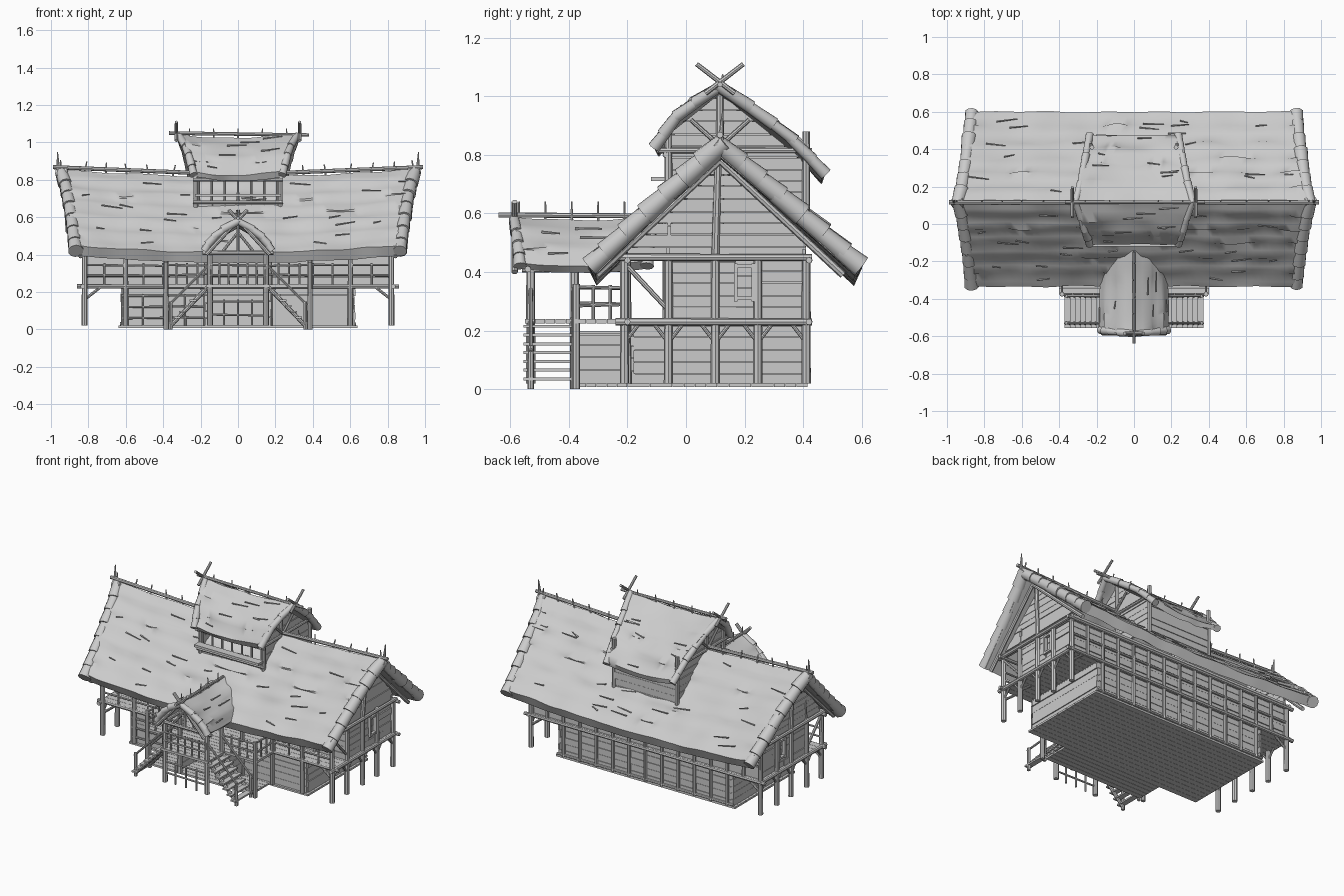
import bpy, bmesh, math, random
from mathutils import Vector, Matrix, noise

if "Cube" in bpy.data.objects:
    bpy.data.objects.remove(bpy.data.objects["Cube"])
random.seed(4)
rnd = random.uniform

grey = bpy.data.materials.new("weathered_grey")
grey.use_nodes = True
grey.diffuse_color = (0.6, 0.6, 0.6, 1)
grey.node_tree.nodes["Principled BSDF"].inputs["Base Color"].default_value = (0.6, 0.6, 0.6, 1)

RIDGE, END, FRONT, WALL, BACK = 0.116, 0.82, -0.2, -0.06, 0.41
FLOOR, PLATE = 0.24, 0.45
SIDES = (-1, 1)


class Part:
    """Collects logs and boards into one named object."""
    def __init__(self, name):
        self.name, self.bm = name, bmesh.new()

    def log(self, a, b, r, taper=0.9, n=8):
        a, b = Vector(a), Vector(b)
        d = b - a
        m = Matrix.Translation((a + b) / 2) @ d.to_track_quat('Z', 'Y').to_matrix().to_4x4()
        bmesh.ops.create_cone(self.bm, cap_ends=True, segments=n, radius1=r,
                              radius2=r * taper, depth=d.length, matrix=m)

    def box(self, lo, hi):
        lo, hi = Vector(lo), Vector(hi)
        m = Matrix.Translation((lo + hi) / 2) @ Matrix.Diagonal((*(hi - lo), 1))
        return bmesh.ops.create_cube(self.bm, size=1, matrix=m)["verts"]

    def done(self, angle=40):
        me = bpy.data.meshes.new(self.name)
        bmesh.ops.recalc_face_normals(self.bm, faces=self.bm.faces)
        self.bm.to_mesh(me)
        self.bm.free()
        ob = bpy.data.objects.new(self.name, me)
        bpy.context.collection.objects.link(ob)
        me.materials.append(grey)
        bpy.ops.object.select_all(action='DESELECT')
        ob.select_set(True)
        bpy.context.view_layer.objects.active = ob
        bpy.ops.object.shade_smooth_by_angle(angle=math.radians(angle))


def along_profile(prof, t):
    f = t * (len(prof) - 1)
    i = min(int(f), len(prof) - 2)
    return Vector(prof[i]).lerp(Vector(prof[i + 1]), f - i)


def thatch(name, prof, half, flare, sag, thick, courses, place, roll, cols=48):
    """One roof slope: soft wavy courses with rolled bundles on the verges."""
    p = Part(name)

    def point(t, u, lift):
        c = along_profile(prof, t)
        d = along_profile(prof, min(1, t + 0.05)) - along_profile(prof, max(0, t - 0.05))
        n = Vector((-d.y, d.x)).normalized() * lift
        w = half + (flare - half) * t ** 0.7
        return place(u * w, c.x + n.x, c.y + n.y + sag * (u * u - 0.6))

    rings = []
    for i in range(cols + 1):
        u = 2 * i / cols - 1
        ring = []
        for c in range(courses):
            for k in (0.05, 0.5, 0.85):
                wave = 0.4 * noise.noise(Vector((u * half * 6, c * 3.3, half))) * (k > 0.8)
                if c == courses - 1:
                    wave *= 0.2
                t = min(1, (c + k + wave) / courses)
                bump = 0.012 * noise.noise(Vector((u * half * 5, t * 6, half * 5)))
                ring.append(point(t, u, bump + (k - 0.5) * 0.2 * thick))
        for k in range(5):
            rag = 0.012 * noise.noise(Vector((u * half * 8, half, k < 1)))
            ring.append(point(1 - k / 4, u, -thick + rag))
        rings.append([p.bm.verts.new(v) for v in ring])
    n = len(rings[0])
    for a, b in zip(rings, rings[1:]):
        for k in range(n):
            p.bm.faces.new((a[k], a[(k + 1) % n], b[(k + 1) % n], b[k]))
    p.bm.faces.new(rings[0])
    p.bm.faces.new(rings[-1])
    # rolled verge bundles
    for s in SIDES:
        for c in range(courses + 1):
            t0, t1 = c / (courses + 1), min(1, (c + 1.25) / (courses + 1))
            p.log(point(t0, s * 0.985, -roll * 0.75), point(t1, s * 0.985, -roll * 0.6),
                  roll * rnd(0.85, 1), 1.2, 10)
    p.done(50)

    # loose sticks lying on the thatch
    q = Part(name + "_sticks")
    for _ in range(int(22 * half)):
        t, u, e = rnd(0.1, 0.9), rnd(-0.9, 0.9), rnd(0.02, 0.06) / half
        q.log(point(t, u - e, 0.009), point(t + rnd(-0.03, 0.03), u + e, 0.009), 0.005, 0.6, 5)
    q.done()


def across(s):
    return lambda a, o, z: Vector((a, RIDGE + s * o, z))


# Main, upper and porch roofs
main_front = [(0, 0.85), (0.22, 0.648), (0.46, 0.42)]
main_back = [(0, 0.85), (0.24, 0.645), (0.495, 0.42)]
thatch("main_roof_front", main_front, 0.96, 0.88, 0.04, 0.055, 6, across(-1), 0.035)
thatch("main_roof_back", main_back, 0.96, 0.88, 0.04, 0.055, 6, across(1), 0.035)
thatch("upper_roof_front", [(0, 1.042), (0.15, 0.945), (0.235, 0.825)], 0.32, 0.24, 0.02,
       0.03, 3, across(-1), 0.02, 24)
thatch("upper_roof_back", [(0, 1.042), (0.15, 0.94), (0.27, 0.845), (0.37, 0.735)], 0.32, 0.24,
       0.02, 0.03, 4, across(1), 0.02, 24)
for s in SIDES:
    thatch("porch_roof_left" if s > 0 else "porch_roof_right",
           [(0, 0.59), (0.095, 0.535), (0.16, 0.48), (0.19, 0.42)], 0.24, 0.22, 0.015, 0.03, 3,
           lambda a, o, z: Vector((s * o, -0.35 + a, z)), 0.02, 20)

# Ridge poles, pins and crossed gable rafters
r = Part("ridge_poles")
for s in SIDES:
    r.log((s * 0.99, RIDGE, 0.868), (0, RIDGE, 0.828), 0.011, 1)
r.log((-0.37, RIDGE, 1.05), (0.38, RIDGE, 1.04), 0.01)
r.log((0, -0.64, 0.595), (0, -0.15, 0.592), 0.009)
for i in range(-8, 9):
    z = 0.825 + 0.03 * (i / 8) ** 2
    r.log((i * 0.118, RIDGE, z - 0.03), (i * 0.118 + rnd(-0.02, 0.02), RIDGE + 0.01, z + 0.05), 0.007, 0.5, 6)
for i in range(-2, 3):
    r.log((i * 0.13, RIDGE, 1.01), (i * 0.13, RIDGE + 0.01, 1.075), 0.006, 0.5, 6)
    r.log((0, -0.39 + i * 0.09, 0.56), (rnd(-0.01, 0.01), -0.39 + i * 0.09, 0.64), 0.006, 0.5, 6)
for s in SIDES:
    for d in SIDES:
        r.log((s * 0.33, RIDGE + d * 0.05, 1.01), (s * 0.33, RIDGE - d * 0.08, 1.11), 0.009)
        r.log((d * 0.17, -0.585, 0.4), (-d * 0.05, -0.585, 0.64), 0.011)
    r.log((s * 0.96, RIDGE, 0.83), (s * 0.965, RIDGE + 0.01, 0.95), 0.013, 0.2)
r.done()


def boards(p, axis, at, lo, hi, z0, z1, apex=None, slope=1.0, step=0.04):
    """Horizontal plank wall; with an apex the plank ends follow the gable slope."""
    z = z0
    while z < z1 - 0.005:
        top = min(z + step * rnd(0.85, 1.15), z1)
        w = at + rnd(-0.003, 0.003)
        if axis == 'x':
            p.box((lo, w - 0.006, z), (hi, w + 0.006, top - 0.002))
        else:
            for v in p.box((w - 0.006, lo, z), (w + 0.006, hi, top - 0.002)):
                if apex:
                    reach = max(0.004, (apex - v.co.z) * slope)
                    v.co.y = min(max(v.co.y, RIDGE - reach), RIDGE + reach)
        z = top


# Plank walls of the ground floor, main floor and upper room
w = Part("plank_walls")
boards(w, 'x', -0.18, -0.62, 0.62, 0.02, FLOOR)
boards(w, 'x', BACK - 0.01, -0.62, 0.62, 0.02, FLOOR)
boards(w, 'x', WALL, -END, END, FLOOR, 0.58)
boards(w, 'x', BACK - 0.01, -END, END, FLOOR, PLATE + 0.03)
boards(w, 'x', WALL, -0.22, 0.22, 0.6, 0.69)
boards(w, 'x', WALL, -0.22, 0.22, 0.8, 0.87)
boards(w, 'x', BACK, -0.22, 0.22, 0.5, 0.76)
for s in SIDES:
    boards(w, 'y', s * 0.62, -0.18, BACK, 0.02, FLOOR)
    boards(w, 'y', s * 0.17, -0.37, -0.18, 0.02, 0.2)
    boards(w, 'y', s * (END - 0.01), WALL, 0.17, FLOOR, PLATE)
    boards(w, 'y', s * (END - 0.01), 0.23, BACK, FLOOR, PLATE)
    boards(w, 'y', s * (END - 0.01), 0.17, 0.23, FLOOR, 0.31)
    boards(w, 'y', s * (END - 0.025), 0.165, 0.235, 0.31, PLATE)
    boards(w, 'y', s * (END - 0.01), FRONT, BACK, PLATE, 0.79, 0.8)
    boards(w, 'y', s * 0.22, WALL, BACK, 0.6, 1.0, 1.01, 1.25)
w.done()

# Floors and decks
f = Part("floors")
for i in range(16):
    y = FRONT + i * 0.0385
    f.box((-0.64, y, 0.008), (0.64, y + 0.037, 0.02))
    f.box((-END - 0.01, y, FLOOR - 0.02), (END + 0.01, y + 0.037, FLOOR))
for i in range(10):
    y = -0.55 + i * 0.035
    x = 0.17 if y < -0.38 else 0.4
    f.box((-x, y, FLOOR - 0.015), (x, y + 0.033, FLOOR))
    if y > -0.38:
        f.box((-0.36, y, 0.008), (0.36, y + 0.033, 0.02))
f.done()

# Timber frame: posts, beams and braces
t = Part("timber_frame")
for s in SIDES:
    for y in (FRONT - 0.01, WALL, 0.1, 0.245, BACK):
        t.log((s * END, y, 0.02), (s * END, y, PLATE + 0.01), 0.016)
        for d in SIDES:
            if FRONT < y + d * 0.06 < BACK:
                t.log((s * END, y, 0.16), (s * END, y + d * 0.055, FLOOR - 0.01), 0.007)
    for y in (FRONT, WALL, BACK):
        t.log((s * END, y, 0.16), (s * (END - 0.09), y, FLOOR - 0.01), 0.008)
    for z in (FLOOR - 0.01, PLATE):
        t.log((s * (END + 0.01), FRONT - 0.04, z), (s * (END + 0.01), BACK + 0.02, z), 0.013)
    # gable king post, struts and window frame
    t.log((s * END, 0.1, PLATE), (s * (END + 0.02), 0.11, 0.79), 0.014)
    t.log((s * END, FRONT, 0.42), (s * END, WALL, 0.27), 0.009)
    for d in SIDES:
        t.log((s * 0.84, RIDGE + d * 0.42, 0.39), (s * 0.87, RIDGE, 0.78), 0.013)
        t.log((s * 0.24, RIDGE, 0.83), (s * 0.24, RIDGE + d * 0.1, 0.92), 0.008)
    for y in (0.17, 0.23):
        t.box((s * END - 0.012, y - 0.006, 0.3), (s * END + 0.012, y + 0.006, 0.43))
    for z in (0.31, 0.42):
        t.box((s * END - 0.01, 0.165, z - 0.006), (s * END + 0.01, 0.235, z + 0.006))
    # upper room corner posts and rails
    for y, top in ((WALL, 0.88), (RIDGE, 1.02), (BACK, 0.88)):
        t.log((s * 0.225, y, 0.55), (s * 0.225, y, top), 0.014)
    t.log((s * 0.23, -0.1, 0.815), (s * 0.23, 0.43, 0.815), 0.01)
    # front gallery posts
    for x in (0.6, 0.385, 0.17):
        t.log((s * x, FRONT, 0.02), (s * x, FRONT, PLATE), 0.014)
        t.log((s * x, WALL - 0.01, FLOOR), (s * x, WALL - 0.01, PLATE), 0.011)
    t.log((s * 0.385, -0.375, 0), (s * 0.385, -0.375, 0.36), 0.014)
    # porch posts and gable struts
    for y in (-0.53, -0.38):
        t.log((s * 0.15, y, 0.02), (s * 0.15, y, 0.44), 0.016)
    t.log((s * 0.15, -0.56, 0.41), (s * 0.15, -0.2, 0.41), 0.011)
    t.log((s * 0.08, -0.54, 0.42), (0, -0.54, 0.52), 0.008)
for y in (FRONT, BACK + 0.01):
    for z in (FLOOR - 0.01, PLATE - 0.01):
        t.log((-0.86, y, z), (0.86, y, z), 0.012)
for i in range(-7, 8):
    x = i * 0.117
    t.log((x, BACK + 0.005, 0.02 if abs(x) < 0.63 else FLOOR), (x, BACK + 0.005, PLATE), 0.011)
t.log((-0.63, BACK + 0.005, 0.03), (0.63, BACK + 0.005, 0.03), 0.009)
t.log((-END, BACK + 0.005, 0.34), (END, BACK + 0.005, 0.34), 0.009)
t.log((-0.19, -0.54, 0.41), (0.19, -0.54, 0.41), 0.012)
t.log((0, -0.54, 0.41), (0, -0.54, 0.57), 0.009)
t.box((-0.23, -0.12, 0.71), (0.23, -0.07, 0.725))
for i in range(-3, 4):
    t.log((i * 0.07, WALL, 0.66), (i * 0.07, WALL, 0.82), 0.007)
for z in (0.68, 0.8):
    t.log((-0.24, WALL - 0.01, z), (0.24, WALL - 0.01, z), 0.01)
t.done()

# Railings, ground fence and the two flights of steps
g = Part("railings")
st = Part("stairs")


def rail(a, b, heights, bars, r=0.006):
    a, b = Vector(a), Vector(b)
    for h in heights:
        g.log(a + Vector((0, 0, h)), b + Vector((0, 0, h + rnd(-0.006, 0.006))), r)
    for i in range(bars + 1):
        p = a.lerp(b, i / bars)
        g.log(p, p + Vector((0, 0, heights[-1] + 0.01)), r)


for s in SIDES:
    rail((s * END, FRONT, FLOOR), (s * 0.4, FRONT, FLOOR), (0.05, 0.105), 4)
    rail((s * 0.385, FRONT, FLOOR), (s * 0.385, -0.375, FLOOR), (0.05, 0.105), 3)
    rail((s * 0.385, -0.375, FLOOR), (s * 0.16, -0.375, FLOOR), (0.05, 0.105), 4)
    for y in (-0.53, -0.385):
        st.log((s * 0.15, y, FLOOR), (s * 0.36, y, 0.02), 0.012)
        g.log((s * 0.15, y, 0.35), (s * 0.37, y, 0.13), 0.007)
        g.log((s * 0.36, y, 0), (s * 0.36, y, 0.15), 0.011)
    for i in range(7):
        x, z = s * (0.185 + i * 0.028), 0.215 - i * 0.03
        st.box((x - 0.018, -0.555, z - 0.005), (x + 0.018, -0.37, z + 0.005))
rail((-0.62, FRONT, 0.02), (-0.17, FRONT, 0.02), (0.04, 0.1, 0.16), 4)
rail((-0.15, -0.54, FLOOR), (0.15, -0.54, FLOOR), (0.05, 0.105), 6)
rail((-0.15, -0.53, 0.02), (0.15, -0.53, 0.02), (0.06, 0.13), 4)
g.done()
st.done()
